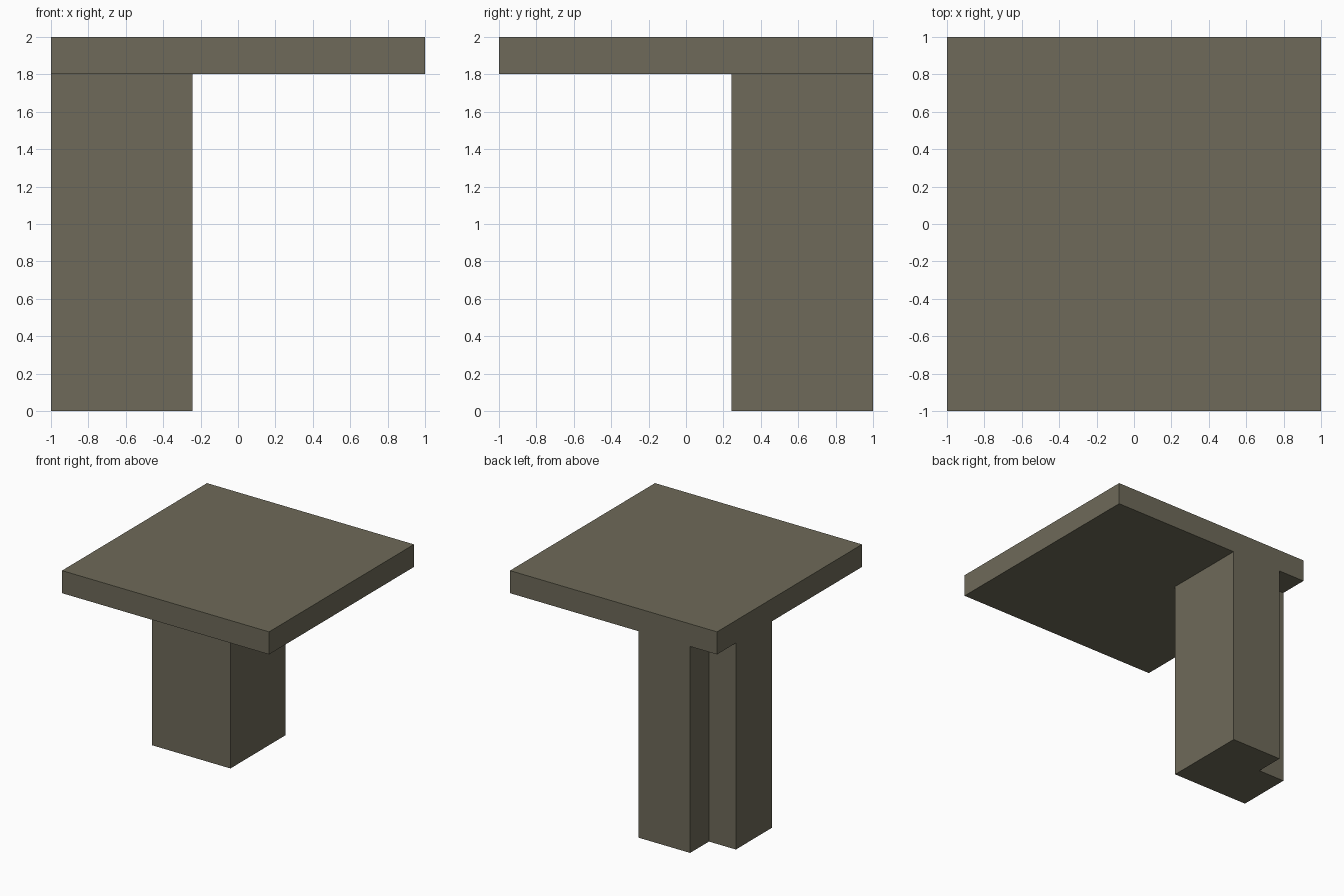
import bpy
import bmesh

default = bpy.data.objects.get("Cube")
if default:
    bpy.data.objects.remove(default, do_unlink=True)

# Single flat colour
stone = bpy.data.materials.new("olive_grey_stone")
stone.use_nodes = True
colour = (0.156, 0.144, 0.100, 1.0)
stone.diffuse_color = colour
bsdf = next(n for n in stone.node_tree.nodes if n.type == 'BSDF_PRINCIPLED')
bsdf.inputs["Base Color"].default_value = colour
bsdf.inputs["Roughness"].default_value = 0.9


def extruded_part(name, outline, bottom, top):
    """Extrude a counter-clockwise plan outline straight up."""
    bm = bmesh.new()
    base = bm.faces.new([bm.verts.new((x, y, bottom)) for x, y in outline])
    result = bmesh.ops.extrude_face_region(bm, geom=[base], use_keep_orig=True)
    raised = [v for v in result["geom"] if isinstance(v, bmesh.types.BMVert)]
    bmesh.ops.translate(bm, verts=raised, vec=(0, 0, top - bottom))
    bmesh.ops.recalc_face_normals(bm, faces=bm.faces)
    mesh = bpy.data.meshes.new(name)
    bm.to_mesh(mesh)
    bm.free()
    mesh.materials.append(stone)
    obj = bpy.data.objects.new(name, mesh)
    bpy.context.collection.objects.link(obj)
    return obj


HALF = 1.0        # half width of the slab
INNER = 0.243     # distance of the post's inner faces from the centre
NOTCH = 0.74      # distance of the corner notch from the centre
UNDERSIDE = 1.803

# Square top slab
extruded_part("top_slab",
              [(-HALF, -HALF), (HALF, -HALF), (HALF, HALF), (-HALF, HALF)],
              UNDERSIDE, 2.0)

# Corner post, L-shaped in plan with its outer corner notched away
extruded_part("corner_post",
              [(-HALF, INNER), (-INNER, INNER), (-INNER, HALF),
               (-NOTCH, HALF), (-NOTCH, NOTCH), (-HALF, NOTCH)],
              0.0, UNDERSIDE)
